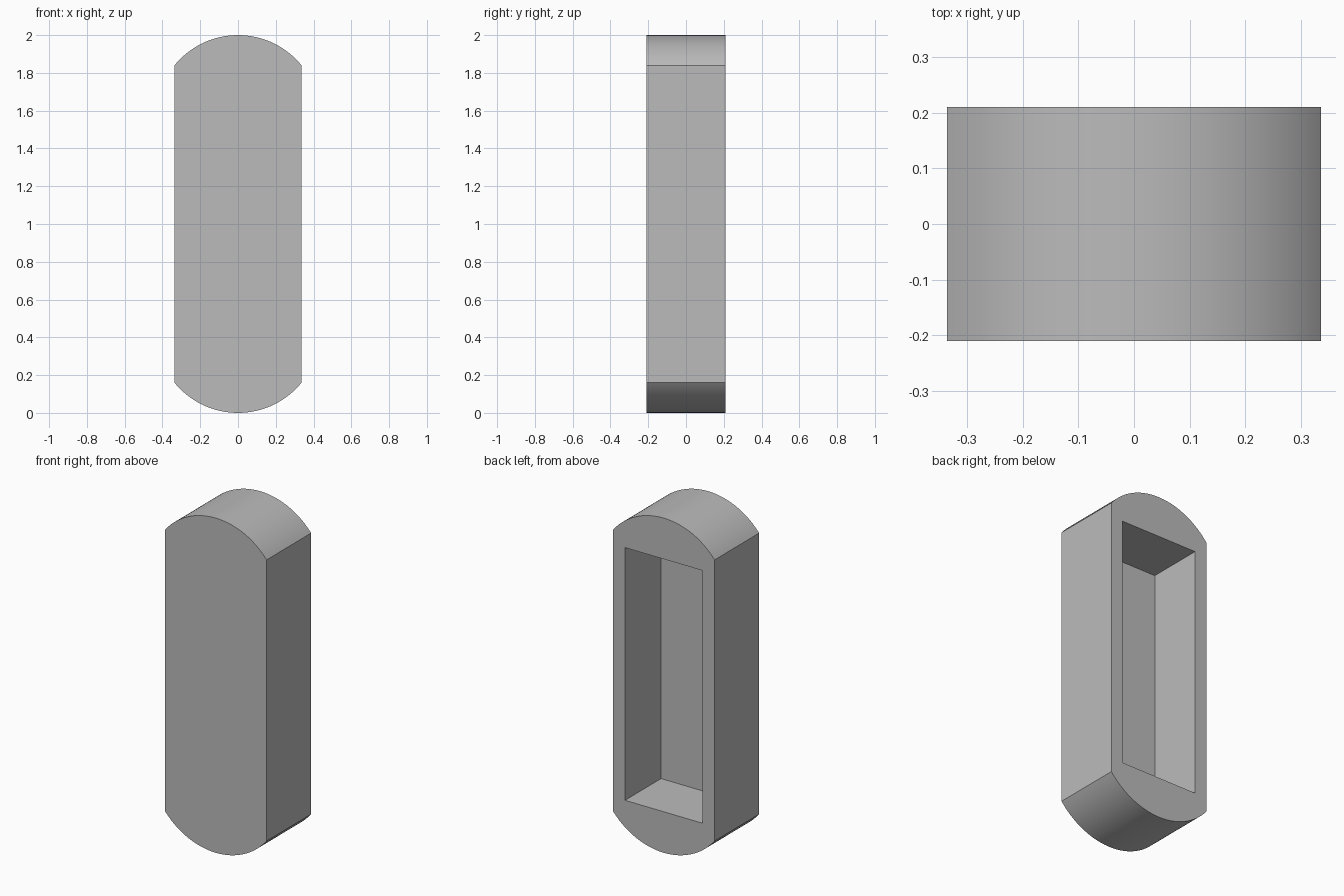
import bpy, bmesh, math

cube = bpy.data.objects.get("Cube")
if cube:
    bpy.data.objects.remove(cube, do_unlink=True)

HALF_W, HALF_D, HEIGHT = 0.336, 0.21, 2.0
RISE, WALL, SEGMENTS = 0.16, 0.08, 48
POCKET_HALF_H = 0.755

grey = bpy.data.materials.new("plain_grey")
grey.use_nodes = True
colour = (0.5, 0.5, 0.5, 1)
grey.diffuse_color = colour
grey.node_tree.nodes["Principled BSDF"].inputs["Base Color"].default_value = colour


def prism(name, profile, y0, y1):
    """Extrude an x-z outline from y0 to y1."""
    bm = bmesh.new()
    face = bm.faces.new([bm.verts.new((x, y0, z)) for x, z in profile])
    moved = bmesh.ops.extrude_face_region(bm, geom=[face])["geom"]
    verts = [v for v in moved if isinstance(v, bmesh.types.BMVert)]
    bmesh.ops.translate(bm, verts=verts, vec=(0, y1 - y0, 0))
    bmesh.ops.recalc_face_normals(bm, faces=bm.faces)
    mesh = bpy.data.meshes.new(name)
    bm.to_mesh(mesh)
    bm.free()
    mesh.materials.append(grey)
    obj = bpy.data.objects.new(name, mesh)
    bpy.context.collection.objects.link(obj)
    return obj


# Body outline: straight sides with a shallow arc at the top and bottom
radius = (HALF_W ** 2 + RISE ** 2) / (2 * RISE)
sweep = math.asin(HALF_W / radius)
angles = [sweep * (1 - 2 * i / SEGMENTS) for i in range(SEGMENTS + 1)]
top = [(radius * math.sin(a), HEIGHT - radius * (1 - math.cos(a))) for a in angles]
bottom = [(-x, HEIGHT - z) for x, z in top]
body = prism("hollow_body", top + bottom, -HALF_D, HALF_D)

# Rectangular pocket open at the back
w, mid = HALF_W - WALL, HEIGHT / 2
low, high = mid - POCKET_HALF_H, mid + POCKET_HALF_H
cutter = prism("pocket_cutter", [(-w, low), (w, low), (w, high), (-w, high)],
               WALL - HALF_D, HALF_D + WALL)
cutter.hide_render = True

cut = body.modifiers.new("pocket", "BOOLEAN")
cut.operation = "DIFFERENCE"
cut.solver = "EXACT"
cut.object = cutter
bpy.ops.object.select_all(action="DESELECT")
body.select_set(True)
bpy.context.view_layer.objects.active = body
bpy.ops.object.modifier_apply(modifier=cut.name)
bpy.data.objects.remove(cutter, do_unlink=True)

# Smooth arcs, crisp corners
bpy.ops.object.shade_smooth_by_angle(angle=math.radians(30))
